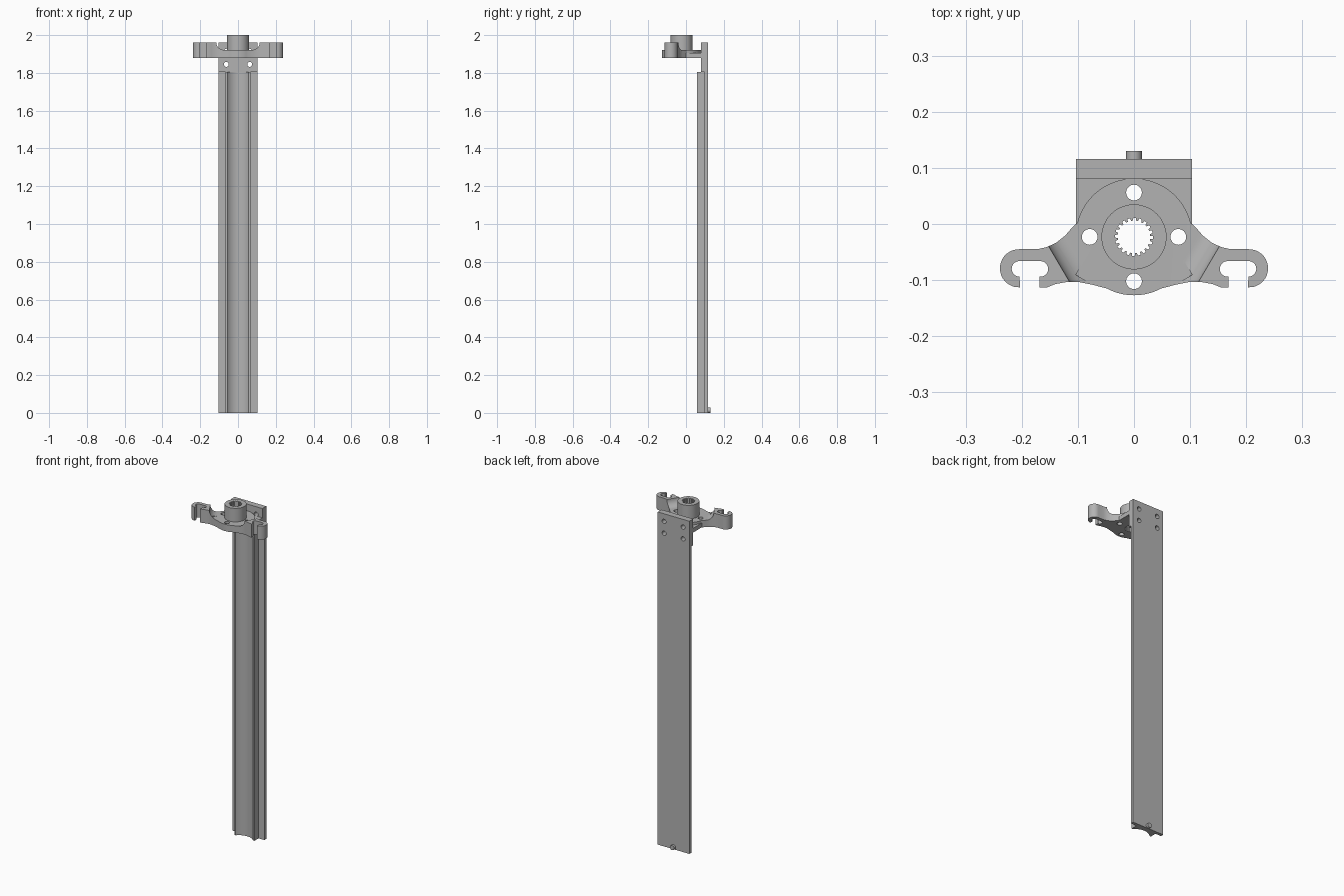
import bpy, bmesh, math
from mathutils import Vector

cube = bpy.data.objects.get("Cube")
if cube:
    bpy.data.objects.remove(cube, do_unlink=True)

grey = bpy.data.materials.new("plain_grey")
grey.use_nodes = True
grey.diffuse_color = (0.45, 0.45, 0.45, 1)
grey.node_tree.nodes["Principled BSDF"].inputs["Base Color"].default_value = (0.45, 0.45, 0.45, 1)


def prism(name, ring, offset):
    """Solid made by sweeping a flat ring of points along an offset."""
    bm = bmesh.new()
    face = bm.faces.new([bm.verts.new(p) for p in ring])
    new = bmesh.ops.extrude_face_region(bm, geom=[face])["geom"]
    bmesh.ops.translate(bm, vec=offset, verts=[v for v in new if isinstance(v, bmesh.types.BMVert)])
    bmesh.ops.recalc_face_normals(bm, faces=bm.faces)
    mesh = bpy.data.meshes.new(name)
    bm.to_mesh(mesh)
    bm.free()
    mesh.materials.append(grey)
    ob = bpy.data.objects.new(name, mesh)
    bpy.context.collection.objects.link(ob)
    return ob


def upright(name, outline, z0, z1):
    return prism(name, [(x, y, z0) for x, y in outline], (0, 0, z1 - z0))


def along_y(name, outline, y0, y1):
    return prism(name, [(x, y0, z) for x, z in outline], (0, y1 - y0, 0))


def arc(cx, cy, r, a0, a1, n=12):
    angles = [math.radians(a0 + (a1 - a0) * i / n) for i in range(n + 1)]
    return [(cx + r * math.cos(a), cy + r * math.sin(a)) for a in angles]


def circle(cx, cy, r, n=32):
    return arc(cx, cy, r, 0, 360, n)[:-1]


def rect(x0, x1, y0, y1):
    return [(x0, y0), (x1, y0), (x1, y1), (x0, y1)]


def cut(ob, cutters):
    """Subtract each cutter and bake the result into the mesh."""
    for cutter in cutters:
        cutter.hide_render = True
        mod = ob.modifiers.new("cut", "BOOLEAN")
        mod.operation, mod.solver, mod.object = "DIFFERENCE", "EXACT", cutter
    graph = bpy.context.evaluated_depsgraph_get()
    baked = bpy.data.meshes.new_from_object(ob.evaluated_get(graph))
    ob.modifiers.clear()
    ob.data = baked


W = 0.103          # half width of the plate
CY = -0.023        # hub centre in y
FLOOR, DECK, ARM, TOP = 1.88, 1.92, 1.96, 2.0

# Long back plate and mounting flange
back_plate = along_y("back_plate", rect(-W, W, 0, ARM), 0.098, 0.116)
flange = along_y("mounting_flange", rect(-W, W, 1.805, ARM), 0.08, 0.098)
screw_holes = [along_y("screw_hole", circle(sx * 0.062, z, 0.013, 24), 0, 0.2)
               for sx in (-1, 1) for z in (1.845, 1.915)]
for part in (back_plate, flange):
    cut(part, screw_holes)

# Cradle rail with a concave front
hollow = arc(0, 0.01, 0.075, 139, 41, 20)
rail_outline = [(-0.065, 0.098), (-0.065, 0.059)] + hollow + [(0.065, 0.059), (0.065, 0.098)]
rail = upright("cradle_rail", rail_outline, 0, 1.805)

# Locating pin low on the back
pin = along_y("locating_pin", circle(0, 0.014, 0.014), 0.11, 0.13)

# Floor joining hub and flange
floor = upright("hub_floor", rect(-W, W, CY, 0.081), FLOOR, 1.905)

# Hub plate with hooked arms: half outline, from front centre round to back centre
half = arc(0, CY, 0.104, -90, -62, 8)
half += [(0.075, -0.108), (0.1, -0.103), (0.118, -0.103), (0.14, -0.107), (0.155, -0.113), (0.168, -0.113)]
half += [(0.168, -0.094)] + arc(0.167, -0.08, 0.014, 270, 90, 10)
half += arc(0.204, -0.08, 0.014, 90, -90, 10) + [(0.203, -0.113)]
half += arc(0.205, -0.079, 0.034, -75, 90, 16)
half += [(0.172, -0.045), (0.155, -0.041), (0.138, -0.033), (0.122, -0.02), (0.11, -0.006)]
half += arc(0, CY, 0.104, 14, 90, 20)
outline = half + [(-x, y) for x, y in reversed(half[1:-1])]
hub = upright("hub_plate_with_arms", outline, FLOOR, ARM)

# Curved ramps stepping the arms down to the hub deck
ramps = []
for side in (1, -1):
    along = Vector((0.506 * side, 0.862, 0))
    inward = Vector((-0.862 * side, 0.506, 0))
    start = Vector((0.115 * side, -0.103, 0)) - along * 0.1
    profile = arc(0.04, ARM, 0.04, 180, 270, 10) + [(0.195, DECK), (0.195, 2.1), (0, 2.1)]
    ring = [start + inward * d + Vector((0, 0, z)) for d, z in profile]
    ramps.append(prism("ramp_cutter", ring, along * 0.4))

# Four bolt holes and a splined bore
bolts = [upright("bolt_hole", circle(x, y, 0.014), 1.8, 2.1)
         for x, y in ((0.079, CY), (-0.079, CY), (0, CY + 0.079), (0, CY - 0.079))]
teeth = []
for i in range(20):
    for r, shift in ((0.034, -6), (0.034, 2), (0.029, 4), (0.029, 10)):
        a = math.radians(i * 18 + shift)
        teeth.append((r * math.cos(a), CY + r * math.sin(a)))
bore = upright("bore_cutter", teeth, 1.8, 2.1)
boss = upright("hub_boss", circle(0, CY, 0.058, 48), DECK, TOP)
cut(hub, ramps + bolts + [bore])
cut(floor, bolts + [bore])
cut(boss, [bore])

for ob in screw_holes + ramps + bolts + [bore]:
    bpy.data.objects.remove(ob, do_unlink=True)

# Smooth the curved surfaces, keep edges crisp
for ob in bpy.context.scene.objects:
    ob.select_set(False)
for ob in (back_plate, flange, rail, pin, floor, hub, boss):
    ob.select_set(True)
    bpy.context.view_layer.objects.active = ob
bpy.ops.object.shade_smooth_by_angle(angle=math.radians(30))
